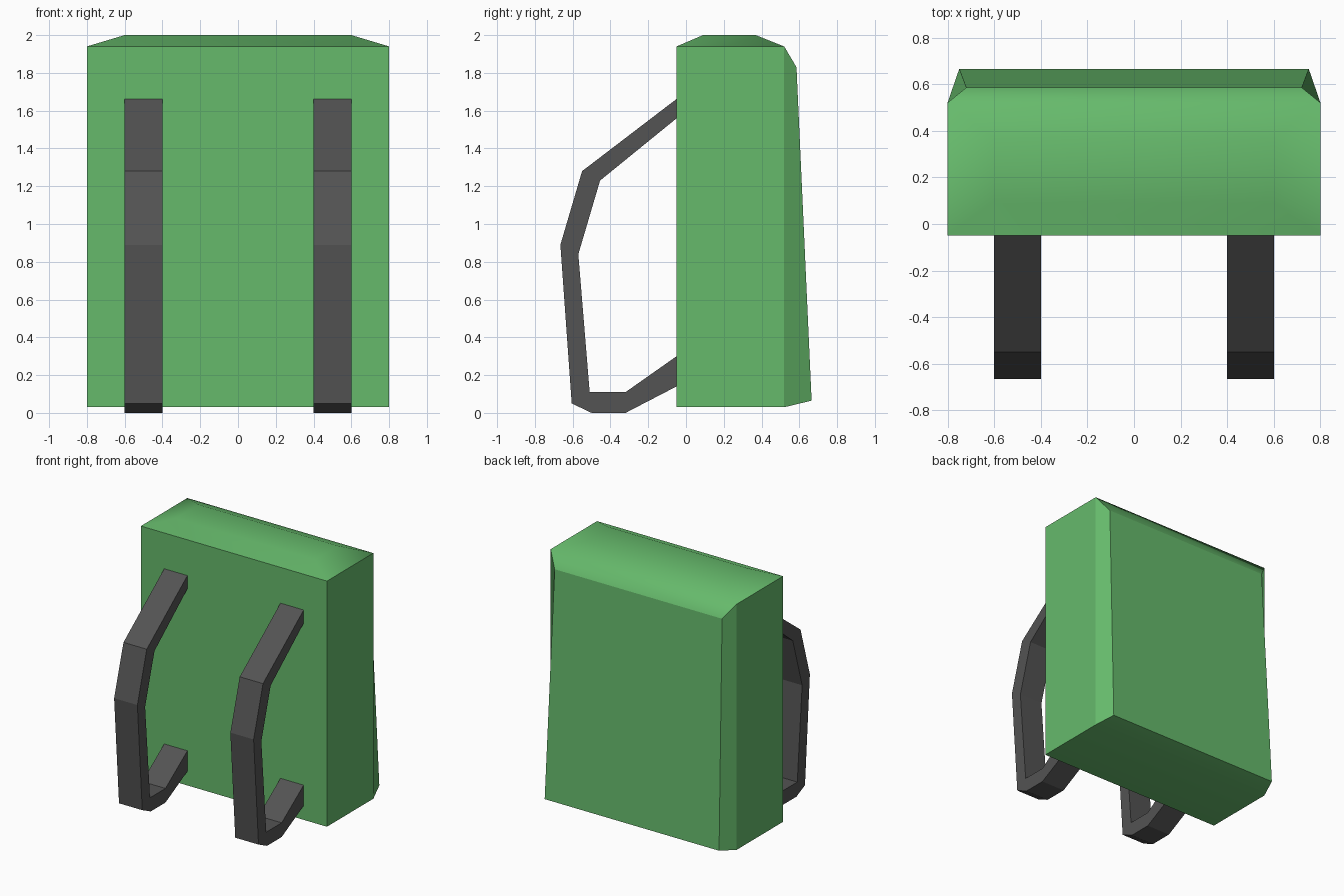
import bpy, bmesh

if "Cube" in bpy.data.objects:
    bpy.data.objects.remove(bpy.data.objects["Cube"])


def material(name, rgb):
    m = bpy.data.materials.new(name)
    m.diffuse_color = (*rgb, 1)
    m.use_nodes = True
    m.node_tree.nodes["Principled BSDF"].inputs["Base Color"].default_value = m.diffuse_color
    return m


GREEN = material("green_fabric", (0.133, 0.490, 0.148))
GREY = material("dark_grey_strap", (0.087, 0.087, 0.087))


def finish(name, bm, mat):
    bmesh.ops.recalc_face_normals(bm, faces=bm.faces)
    me = bpy.data.meshes.new(name)
    bm.to_mesh(me)
    bm.free()
    me.materials.append(mat)
    ob = bpy.data.objects.new(name, me)
    bpy.context.collection.objects.link(ob)


# Backpack body: right-hand corners, mirrored to the left
bm = bmesh.new()
corners = {
    "front_low": (0.80, -0.05, 0.03), "front_high": (0.80, -0.05, 1.94),
    "side_low": (0.80, 0.52, 0.03), "side_high": (0.80, 0.52, 1.94),
    "back_low": (0.75, 0.665, 0.065), "back_high": (0.72, 0.585, 1.83),
    "ridge_front": (0.60, 0.09, 2.0), "ridge_back": (0.60, 0.37, 2.0),
}
R = {k: bm.verts.new(c) for k, c in corners.items()}
L = {k: bm.verts.new((-c[0], c[1], c[2])) for k, c in corners.items()}
# Side, rear chamfer and top end faces
for S in (R, L):
    for ring in (("front_low", "side_low", "side_high", "front_high"),
                 ("side_low", "back_low", "back_high", "side_high"),
                 ("front_high", "side_high", "ridge_back", "ridge_front")):
        bm.faces.new([S[k] for k in ring])
# Faces running across the width
loop = ["front_low", "front_high", "ridge_front", "ridge_back",
        "side_high", "back_high", "back_low", "side_low"]
for a, b in zip(loop, loop[1:] + loop[:1]):
    bm.faces.new([R[a], R[b], L[b], L[a]])
bmesh.ops.recalc_face_normals(bm, faces=bm.faces)
# Padded top and bottom are smooth, the walls stay flat
for f in bm.faces:
    f.smooth = abs(f.normal.z) > 0.3
finish("backpack_body", bm, GREEN)

# Shoulder straps: side profile (y, z) extruded across x
outer = [(0.0, 1.70), (-0.55, 1.28), (-0.665, 0.89), (-0.605, 0.05),
         (-0.50, 0.0), (-0.32, 0.0), (0.0, 0.166)]
inner = [(0.0, 0.335), (-0.32, 0.11), (-0.51, 0.11), (-0.57, 0.84),
         (-0.455, 1.23), (0.0, 1.60)]
for name, x in (("left_strap", -0.6), ("right_strap", 0.4)):
    bm = bmesh.new()
    face = bm.faces.new([bm.verts.new((x, y, z)) for y, z in outer + inner])
    ext = bmesh.ops.extrude_face_region(bm, geom=[face])
    moved = [v for v in ext["geom"] if isinstance(v, bmesh.types.BMVert)]
    bmesh.ops.translate(bm, verts=moved, vec=(0.2, 0, 0))
    if not face.is_valid or len(bm.faces) < len(outer + inner) + 2:
        bm.faces.new([v for v in bm.verts if v not in moved])
    finish(name, bm, GREY)
